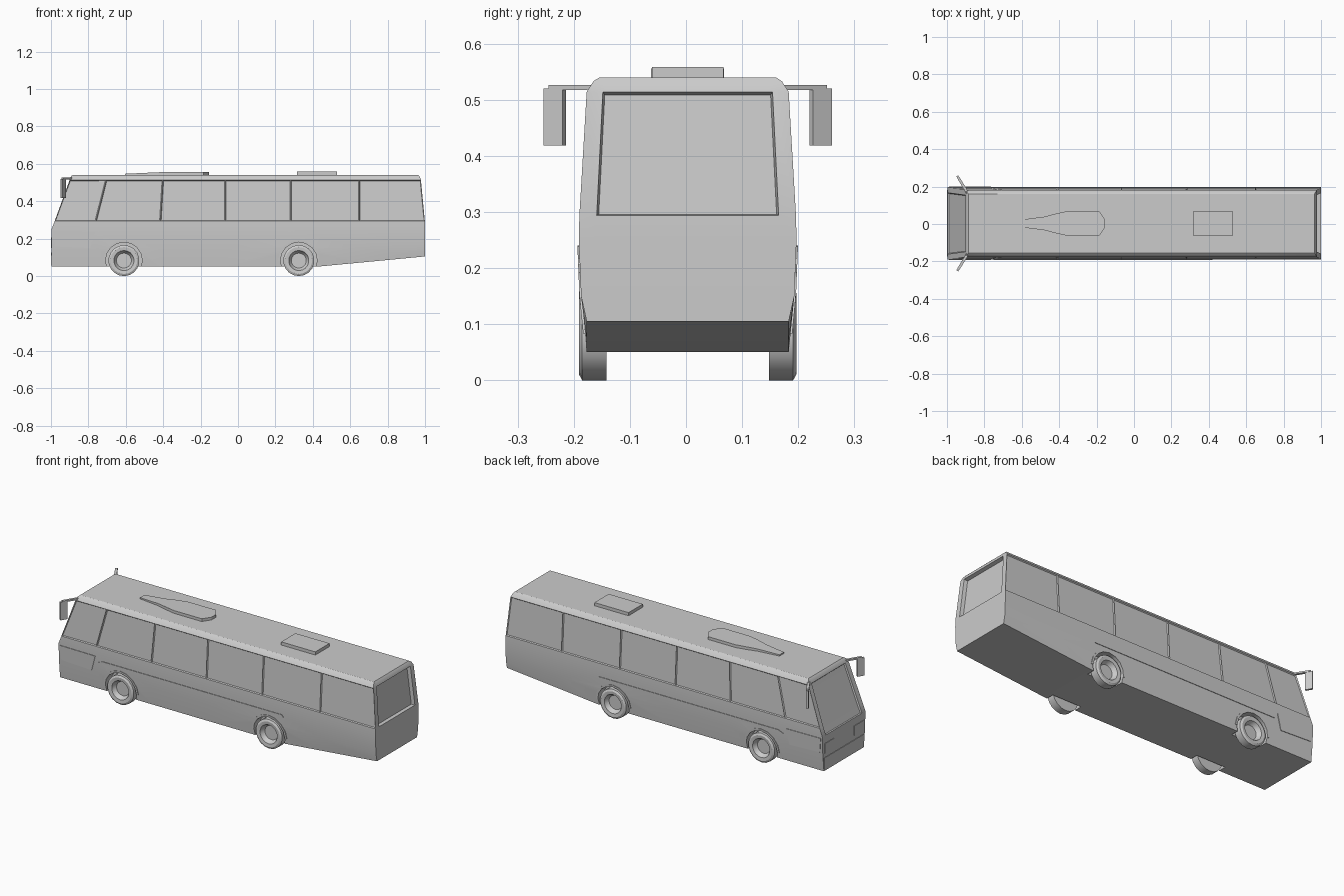
import bpy, bmesh, math
from mathutils import Vector

cube = bpy.data.objects.get("Cube")
if cube:
    bpy.data.objects.remove(cube)

# Single paint colour
grey = bpy.data.materials.new("plain_grey")
grey.use_nodes = True
colour = (0.6, 0.6, 0.6, 1)
grey.diffuse_color = colour
grey.node_tree.nodes["Principled BSDF"].inputs["Base Color"].default_value = colour

CENTRE_Y = 0.003
parts = []


def finish(bm, name):
    bmesh.ops.recalc_face_normals(bm, faces=bm.faces)
    mesh = bpy.data.meshes.new(name)
    bm.to_mesh(mesh)
    bm.free()
    mesh.materials.append(grey)
    ob = bpy.data.objects.new(name, mesh)
    ob.location.y = CENTRE_Y
    bpy.context.collection.objects.link(ob)
    parts.append(ob)
    return ob


def prism(name, lower, upper):
    """Solid between two matching outlines."""
    bm = bmesh.new()
    a = [bm.verts.new(p) for p in lower]
    b = [bm.verts.new(p) for p in upper]
    bm.faces.new(a)
    bm.faces.new(b)
    n = len(a)
    for i in range(n):
        j = (i + 1) % n
        bm.faces.new((a[i], a[j], b[j], b[i]))
    return finish(bm, name)


def box(name, x0, x1, y0, y1, z0, z1):
    ring = [(x0, y0), (x1, y0), (x1, y1), (x0, y1)]
    return prism(name, [(x, y, z0) for x, y in ring], [(x, y, z1) for x, y in ring])


# Body levels: height, front x, rear x, half width
levels = [(0.05, -0.997, 1.0, 0.18), (0.15, -0.997, 1.0, 0.19),
          (0.25, -0.997, 1.0, 0.194), (0.294, -0.98, 0.999, 0.193),
          (0.514, -0.9, 0.978, 0.18), (0.533, -0.893, 0.971, 0.168),
          (0.54, -0.885, 0.965, 0.157)]
WINDOW = 3
pillars_low = [-0.76, -0.415, -0.068, 0.283, 0.648]
pillars_high = [-0.705, -0.402, -0.068, 0.283, 0.648]


def side_y(z):
    for (z0, _, _, w0), (z1, _, _, w1) in zip(levels, levels[1:]):
        if z <= z1:
            return w0 + (w1 - w0) * (z - z0) / (z1 - z0)
    return levels[-1][3]


def body_ring(index):
    z, front, rear, w = levels[index]
    xs = list(pillars_high if index > WINDOW else pillars_low)
    if index == 0:
        xs[3] = 0.42
    c = w * 0.84
    ring = [(front, y) for y in (-w, -c, c, w)] + [(x, w) for x in xs]
    ring += [(rear, y) for y in (w, c, -c, -w)] + [(x, -w) for x in reversed(xs)]
    # The underside rises behind the rear axle
    rise = lambda x: 0.095 * max(0, x - 0.42) if index == 0 else 0
    return [(x, y, z + rise(x)) for x, y in ring]


bm = bmesh.new()
rings = [[bm.verts.new(p) for p in body_ring(i)] for i in range(len(levels))]
count = len(rings[0])
panels = {}
for i in range(len(rings) - 1):
    for j in range(count):
        k = (j + 1) % count
        panels[i, j] = bm.faces.new((rings[i][j], rings[i][k], rings[i + 1][k], rings[i + 1][j]))
bm.faces.new(rings[-1])
low = rings[0]
bm.faces.new(low[0:5] + [low[17]])
for j in range(4, 8):
    bm.faces.new((low[j], low[j + 1], low[20 - j], low[21 - j]))
bm.faces.new(low[8:14])
bmesh.ops.recalc_face_normals(bm, faces=bm.faces)

# Recessed side windows, windscreen and rear window
sides = [panels[WINDOW, j] for j in list(range(3, 9)) + list(range(12, 18))]
bmesh.ops.inset_individual(bm, faces=sides, thickness=0.006, depth=-0.006)
bmesh.ops.inset_region(bm, faces=[panels[WINDOW - 1, 1], panels[WINDOW, 1]],
                       thickness=0.005, depth=-0.008)
bmesh.ops.inset_individual(bm, faces=[panels[WINDOW, 10]], thickness=0.005, depth=-0.02)
body = finish(bm, "body")


# Wheel wells cut out of the body
def arc(cx, cz, r, y, start, end, steps):
    return [(cx + r * math.cos(start + (end - start) * i / steps), y,
             cz + r * math.sin(start + (end - start) * i / steps)) for i in range(steps + 1)]


AXLES = {"front": -0.61, "rear": 0.325}
WHEEL_Z = 0.083
for axle, x in AXLES.items():
    for side in (1, -1):
        inner = arc(x, WHEEL_Z, 0.098, side * 0.135, 0, math.tau, 16)[:-1]
        outer = [(px, side * 0.25, pz) for px, _, pz in inner]
        cutter = prism("wheel_well_cutter", inner, outer)
        cutter.hide_render = True
        parts.remove(cutter)
        mod = body.modifiers.new("wheel_well", "BOOLEAN")
        mod.operation = "DIFFERENCE"
        mod.solver = "EXACT"
        mod.object = cutter
        bpy.context.view_layer.objects.active = body
        bpy.ops.object.modifier_apply(modifier=mod.name)
        bpy.data.objects.remove(cutter)


# Wheels turned from a dished tyre profile
def wheel(name, x, side):
    profile = [(0, 0.168), (0.04, 0.168), (0.048, 0.178), (0.054, 0.192), (0.072, 0.194),
               (0.083, 0.188), (0.083, 0.145), (0, 0.145)]
    bm = bmesh.new()
    vs = [bm.verts.new((x, side * y, WHEEL_Z + r)) for r, y in profile]
    es = [bm.edges.new(pair) for pair in zip(vs, vs[1:])]
    bmesh.ops.spin(bm, geom=vs + es, cent=(x, 0, WHEEL_Z), axis=(0, 1, 0),
                   angle=math.tau, steps=18)
    bmesh.ops.remove_doubles(bm, verts=bm.verts, dist=0.0001)
    finish(bm, name)


def side_plate(name, outline, side, thick=0.003):
    """Thin plate following the lean of the body side."""
    prism(name, [(x, side * (side_y(z) - 0.003), z) for x, z in outline],
          [(x, side * (side_y(z) + thick), z) for x, z in outline])


for side, label in ((1, "left"), (-1, "right")):
    for axle, x in AXLES.items():
        wheel(f"{axle}_{label}_wheel", x, side)
        # Arch lip around the wheel opening
        rim = arc(x, WHEEL_Z, 0.098, 0, 0, math.pi, 8)
        lip = arc(x, WHEEL_Z, 0.11, 0, math.pi, 0, 8)
        side_plate(f"{axle}_{label}_arch_lip", [(p[0], p[2]) for p in rim + lip], side)
    # Moulding above the wheels
    side_plate(f"{label}_side_moulding",
               [(-0.75, 0.205), (0.42, 0.205), (0.41, 0.218), (-0.72, 0.218)], side)
    # Wraparound lamp panel
    side_plate(f"{label}_corner_panel",
               [(-0.988, 0.24), (-0.765, 0.238), (-0.79, 0.15), (-0.98, 0.158)], side)
    # Headlamp on the nose
    y0, y1 = sorted((side * 0.09, side * 0.175))
    box(f"{label}_headlamp", -1.0, -0.99, y0, y1, 0.15, 0.205)

    # Mirror plate on a thin arm
    a, b = Vector((-0.93, side * 0.217)), Vector((-0.95, side * 0.251))
    d = Vector((0.01, side * 0.006))
    ring = [a, b, b + d, a + d]
    prism(f"{label}_mirror", [(*p, 0.418) for p in ring], [(*p, 0.52) for p in ring])
    a, b = Vector((-0.89, side * 0.15)), Vector((-0.945, side * 0.241))
    d = Vector((0.012, side * 0.007))
    ring = [a, b, b + d, a + d]
    prism(f"{label}_mirror_arm", [(*p, 0.517) for p in ring], [(*p, 0.526) for p in ring])

# Bumper on the nose
box("front_bumper", -1.0, -0.99, -0.178, 0.178, 0.06, 0.125)

# Roof fairing that widens towards the back
half = [(-0.605, 0.02), (-0.48, 0.036), (-0.42, 0.052), (-0.36, 0.065), (-0.185, 0.065), (-0.155, 0.02)]
ring = half + [(x, -y) for x, y in reversed(half)]
prism("roof_fairing", [(x, y, 0.535) for x, y in ring],
      [(x, y, min(0.556, 0.547 + 0.045 * (x + 0.605))) for x, y in ring])

# Roof hatch
box("roof_hatch", 0.315, 0.53, -0.064, 0.064, 0.535, 0.558)

# Smooth shading with sharp creases
bpy.ops.object.select_all(action="DESELECT")
for ob in parts:
    ob.select_set(True)
bpy.context.view_layer.objects.active = body
bpy.ops.object.shade_smooth_by_angle(angle=math.radians(30))
